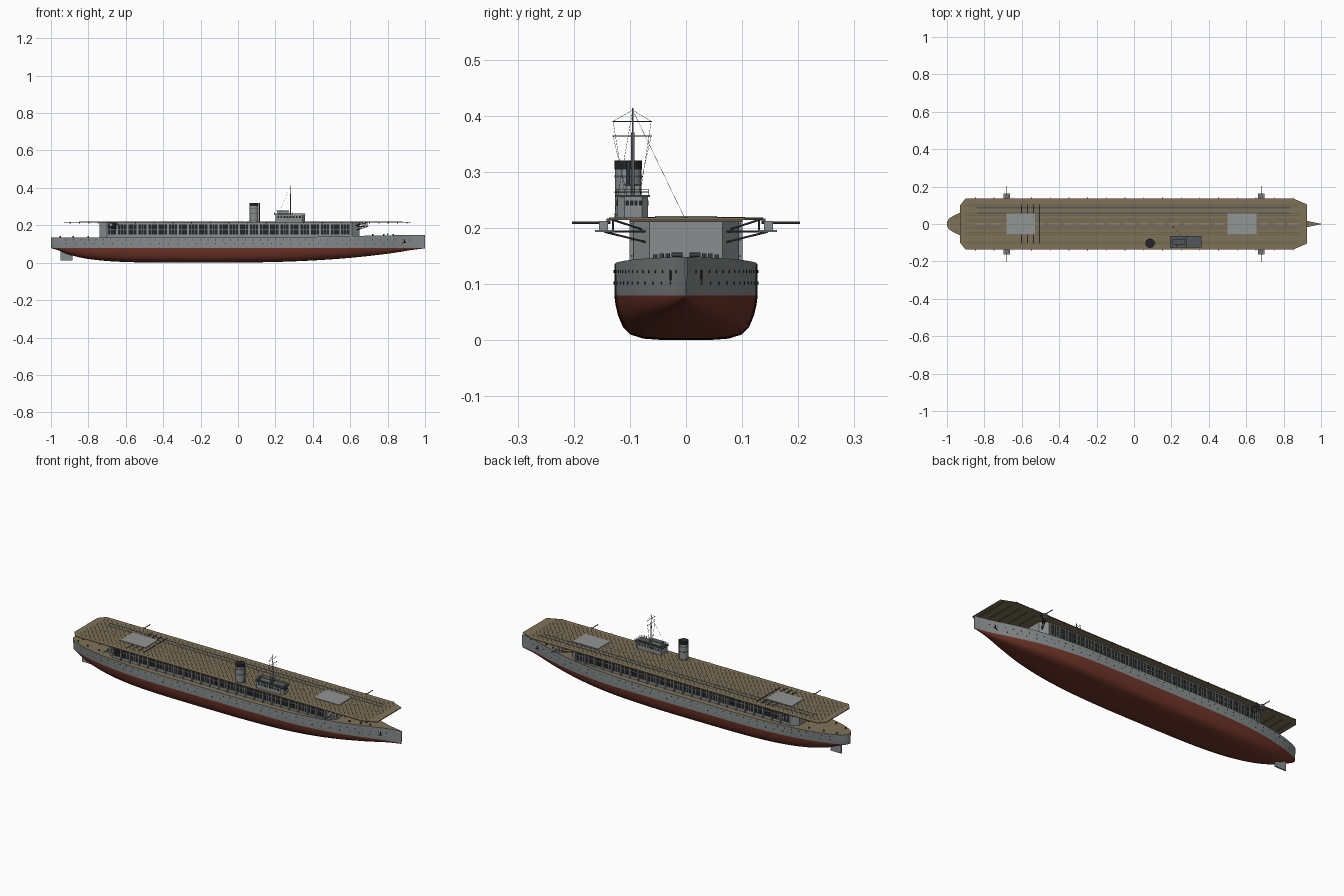
import bpy, bmesh, math
from mathutils import Vector

if "Cube" in bpy.data.objects:
    bpy.data.objects.remove(bpy.data.objects["Cube"])


def mat(name, r, g, b):
    m = bpy.data.materials.new(name)
    m.diffuse_color = (r, g, b, 1)
    m.use_nodes = True
    m.node_tree.nodes["Principled BSDF"].inputs["Base Color"].default_value = m.diffuse_color
    return m


GREY = mat("hull grey", 0.25, 0.27, 0.275)
RED = mat("underwater red", 0.16, 0.036, 0.022)
TAN = mat("deck tan", 0.215, 0.17, 0.10)
SEAM = mat("plank seam", 0.12, 0.095, 0.06)
DARK = mat("near black", 0.018, 0.019, 0.02)
STEEL = mat("dark steel", 0.085, 0.095, 0.10)
LIGHT = mat("light grey", 0.29, 0.30, 0.30)


def finish(bm, name, mats, angle=None):
    bmesh.ops.recalc_face_normals(bm, faces=bm.faces[:])
    me = bpy.data.meshes.new(name)
    bm.to_mesh(me)
    bm.free()
    for m in mats:
        me.materials.append(m)
    ob = bpy.data.objects.new(name, me)
    bpy.context.collection.objects.link(ob)
    if angle:
        me.shade_smooth()
        me.set_sharp_from_angle(angle=math.radians(angle))
    return ob


def prism(bm, pts, z0, z1):
    lo = [bm.verts.new((x, y, z0)) for x, y in pts]
    hi = [bm.verts.new((x, y, z1)) for x, y in pts]
    bm.faces.new(lo[::-1])
    bm.faces.new(hi)
    for i in range(len(pts)):
        j = (i + 1) % len(pts)
        bm.faces.new((lo[i], lo[j], hi[j], hi[i]))


def box(bm, x0, x1, y0, y1, z0, z1):
    prism(bm, [(x0, y0), (x1, y0), (x1, y1), (x0, y1)], z0, z1)


def rod(bm, p, q, r, n=6):
    p, q = Vector(p), Vector(q)
    d = (q - p).normalized()
    u = d.orthogonal().normalized()
    v = d.cross(u)
    ring = [u * math.cos(2 * math.pi * i / n) * r + v * math.sin(2 * math.pi * i / n) * r for i in range(n)]
    a = [bm.verts.new(p + o) for o in ring]
    b = [bm.verts.new(q + o) for o in ring]
    bm.faces.new(a[::-1])
    bm.faces.new(b)
    for i in range(n):
        j = (i + 1) % n
        bm.faces.new((a[i], a[j], b[j], b[i]))


def boxes(name, m, items):
    bm = bmesh.new()
    for it in items:
        box(bm, *it)
    return finish(bm, name, [m])


def rods(name, m, items):
    bm = bmesh.new()
    for it in items:
        rod(bm, *it)
    return finish(bm, name, [m], 40)


def curve(tab, x):
    # smooth interpolation through a small table
    xs, ys = [t[0] for t in tab], [t[1] for t in tab]
    n = len(xs)
    i = max(0, min(n - 2, sum(1 for a in xs if a <= x) - 1))
    tan = lambda k: (ys[min(k + 1, n - 1)] - ys[max(k - 1, 0)]) / (xs[min(k + 1, n - 1)] - xs[max(k - 1, 0)])
    h = xs[i + 1] - xs[i]
    t = (x - xs[i]) / h
    return ((2*t**3 - 3*t*t + 1) * ys[i] + (t**3 - 2*t*t + t) * h * tan(i)
            + (3*t*t - 2*t**3) * ys[i + 1] + (t**3 - t*t) * h * tan(i + 1))


# hull: lofted from half-breadth and keel tables
BEAM = [(-1, .01), (-.985, .032), (-.93, .06), (-.85, .085), (-.7, .111), (-.5, .125), (-.2, .127),
        (.25, .127), (.45, .12), (.65, .094), (.8, .056), (.9, .024), (.96, .009), (1, .0015)]
KEEL = [(-1, .078), (-.96, .066), (-.9, .042), (-.8, .02), (-.65, .006), (-.45, .001), (0, .001),
        (.2, .004), (.4, .012), (.6, .026), (.8, .048), (.93, .068), (1, .077)]
SECTION = [(.35, 0), (.6, .03), (.78, .12), (.88, .28), (.95, .55), (.985, .8)]
WL = 0.08


def top(x):
    t = max(0, min(1, (x - .1) / .9))
    return .135 + .013 * t * t * (3 - 2 * t)


def side(x, z):
    # half breadth of the topsides
    f = max(0, min(1, (z - WL) / (top(x) - WL)))
    return curve(BEAM, x) * (1 - .2 * abs(x) ** 4 * (1 - f))


xs = [-1 + 2 * i / 100 for i in range(101)]
xs[1:1] = [-.995, -.99]
bm = bmesh.new()
rings = []
for x in xs:
    k, e = curve(KEEL, x), abs(x) ** 3
    half = [(side(x, WL) * f ** (1 + e), k + (WL - k) * g) for f, g in SECTION]
    half += [(side(x, z), z) for z in (WL, .105, top(x))]
    pts = [(-y, z) for y, z in half[::-1]] + [(0, k)] + half
    rings.append([bm.verts.new((x, y, z)) for y, z in pts])
for a, b in zip(rings, rings[1:]):
    n = len(a)
    for i in range(n):
        j = (i + 1) % n
        f = bm.faces.new((a[i], b[i], b[j], a[j]))
        f.material_index = 2 if j == 0 else int(f.calc_center_median().z < WL - .0001)
bm.faces.new(rings[0])
bm.faces.new(rings[-1][::-1])
finish(bm, "hull", [GREY, RED, TAN], 35)
boxes("rudder", GREY, [(-.95, -.885, -.004, .004, .012, .072)])

# portholes and anchors
ports, anchors = [], []
for s in (-1, 1):
    for z, step in ((.122, .04), (.102, .05)):
        x = -.92
        while x < .93:
            y = side(x, z)
            ports.append(((x, s * (y - .004), z), (x, s * (y + .001), z), .0026, 8))
            x += step
    y = side(.89, .115)
    anchors += [((.89, s * (y + .002), .124), (.89, s * (y + .002), .106), .002),
                ((.881, s * (y + .002), .108), (.899, s * (y + .002), .108), .002)]
rods("portholes", DARK, ports)
rods("anchors", DARK, anchors)

# mooring gear on the end decks
gear = []
for s in (-1, 1):
    for x in (-.95, -.88, -.8, .72, .78, .83):
        y = s * side(x, top(x)) * .7
        gear.append(((x, y, top(x) - .002), (x, y, top(x) + .008), .004, 8))
    gear.append(((.8, s * .006, .152), (.8, s * .026, .152), .004, 8))
rods("mooring_gear", STEEL, gear)

# hangar with chamfered corners
bm = bmesh.new()
prism(bm, [(-.74, -.065), (-.70, -.094), (.61, -.094), (.65, -.065),
           (.65, .065), (.61, .094), (-.70, .094), (-.74, .065)], .130, .216)
finish(bm, "hangar", [GREY])

# hangar side openings and framing
open_, frame = [], []
N, x0, pitch = 24, -.695, .0542
for s in (-1, 1):
    for i in range(N):
        a = x0 + i * pitch
        b = a + .044
        open_.append((a, b, *sorted((s * .093, s * .0955)), .152, .207))
        for c in (a + .0147, a + .0293):
            frame.append((c - .001, c + .001, *sorted((s * .094, s * .0972)), .152, .207))
        frame.append((b + .002, b + .008, *sorted((s * .093, s * .101)), .135, .216))
    for z in (.150, .179, .207):
        frame.append((-.70, .61, *sorted((s * .093, s * .098)), z - .0015, z + .0015))
boxes("hangar_openings", DARK, open_)
boxes("hangar_frames", GREY, frame)

# flight deck, planks and markings
bm = bmesh.new()
prism(bm, [(-.93, -.1), (-.9, -.137), (.85, -.137), (.925, -.105),
           (.925, .105), (.85, .137), (-.9, .137), (-.93, .1)], .2145, .2185)
finish(bm, "flight_deck", [TAN])
boxes("plank_seams", SEAM, [(-.9, .88, y * .0115 - .0008, y * .0115 + .0008, .218, .2188) for y in range(-10, 11)])
boxes("deck_tracks", STEEL, [(-.84, .835, y - .004, y + .004, .218, .2194) for y in (.058, .087)])
boxes("arrestor_wires", DARK, [(x - .003, x + .003, -.105, .105, .218, .2198) for x in (-.602, -.57, -.537, -.505)])
boxes("centre_line", LIGHT, [(-.85 + i * .08, -.80 + i * .08, -.003, .003, .218, .2196) for i in range(22)])
boxes("elevators", LIGHT, [(a, a + .155, -.055, .055, .216, .2215) for a in (-.683, .5)])
boxes("deck_edge_fittings", STEEL, [(-.85 + i * .1, -.846 + i * .1, *sorted((s * .135, s * .142)), .211, .217)
                                    for i in range(18) for s in (-1, 1)])
boxes("deck_beams", SEAM, [(x, x + .006, -.1, .1, .211, .215) for x in (-.9, -.85, -.8, .70, .75, .8, .85, .9)])

# gun platforms with struts
plat, guns, struts = [], [], []
for s in (-1, 1):
    for x in (-.68, .68):
        ix = x - math.copysign(.05, x)
        plat.append((x - .017, x + .017, *sorted((s * .128, s * .162)), .193, .196))
        plat.append((x - .008, x + .008, *sorted((s * .139, s * .155)), .196, .212))
        guns.append(((x, s * .135, .2095), (x, s * .203, .2095), .0022, 8))
        for dx in (-.012, .012):
            struts.append(((x + dx, s * .145, .193), (ix, s * .06, .172), .0018))
            struts.append(((x + dx, s * .135, .216), (ix, s * .08, .198), .0018))
            struts.append(((x + dx, s * .13, .195), (x + dx, s * .13, .216), .0015))
        struts.append(((x, s * .14, .194), (ix, s * .06, .194), .0018))
boxes("gun_platforms", GREY, plat)
rods("gun_barrels", STEEL, guns)
rods("platform_struts", STEEL, struts)

# funnel
FX, FY = .086, -.103
rods("funnel", GREY, [((FX, FY, .216), (FX, FY, .306), .0235, 24)])
rods("funnel_cap", DARK, [((FX, FY, .304), (FX, FY, .32), .0245, 24)])
rods("funnel_bands", STEEL, [((FX, FY, z), (FX, FY, z + .003), .0248, 24) for z in (.222, .262, .29)]
     + [((FX + .028, FY, .218), (FX + .028, FY, .318), .003, 8)])

# island bridge
bm = bmesh.new()
prism(bm, [(.2, -.122), (.345, -.122), (.357, -.11), (.357, -.078), (.345, -.068), (.2, -.068)], .217, .256)
box(bm, .21, .27, -.107, -.082, .259, .276)
finish(bm, "island", [GREY])
boxes("island_roof", STEEL, [(.192, .361, -.126, -.064, .255, .259), (.207, .273, -.11, -.079, .275, .278)])
win = [(.21 + i * .0165, .22 + i * .0165, *sorted((y, y + d)), .24, .249)
       for i in range(8) for y, d in ((-.1235, .003), (-.0665, -.003))]
win += [(.356, .3585, -.108 + i * .008, -.102 + i * .008, .24, .249) for i in range(4)]
boxes("island_windows", DARK, win)
rail = []
for z in (.264, .269):
    c = [(.194, -.124, z), (.359, -.124, z), (.359, -.066, z), (.194, -.066, z)]
    rail += [(c[i], c[(i + 1) % 4], .0007, 4) for i in range(4)]
rail += [((.194 + i * .0165, y, .258), (.194 + i * .0165, y, .269), .0007, 4) for i in range(11) for y in (-.124, -.066)]
rods("island_rails", STEEL, rail)

# mast, yards and rigging
MX, MY = .28, -.095
rods("mast", GREY, [((MX, MY, .25), (MX, MY, .37), .0028, 8), ((MX, MY, .37), (MX, MY, .414), .0016, 8)])
rods("yards", STEEL, [((MX, -.131, z), (MX, -.061, z), .001) for z in (.39, .364)])
wires = [((MX, MY, .41), (.2, -.003, .219)), ((MX, MY, .41), (.2, -.128, .219))]
for y in (-.13, -.062):
    wires += [((MX, MY, .41), (MX, y, .39)), ((MX, y, .39), (MX, MY + (y - MY) * .4, .26)),
              ((MX, y, .364), (MX, MY + (y - MY) * .3, .26))]
rods("rigging", STEEL, [(a, b, .0004, 4) for a, b in wires])
